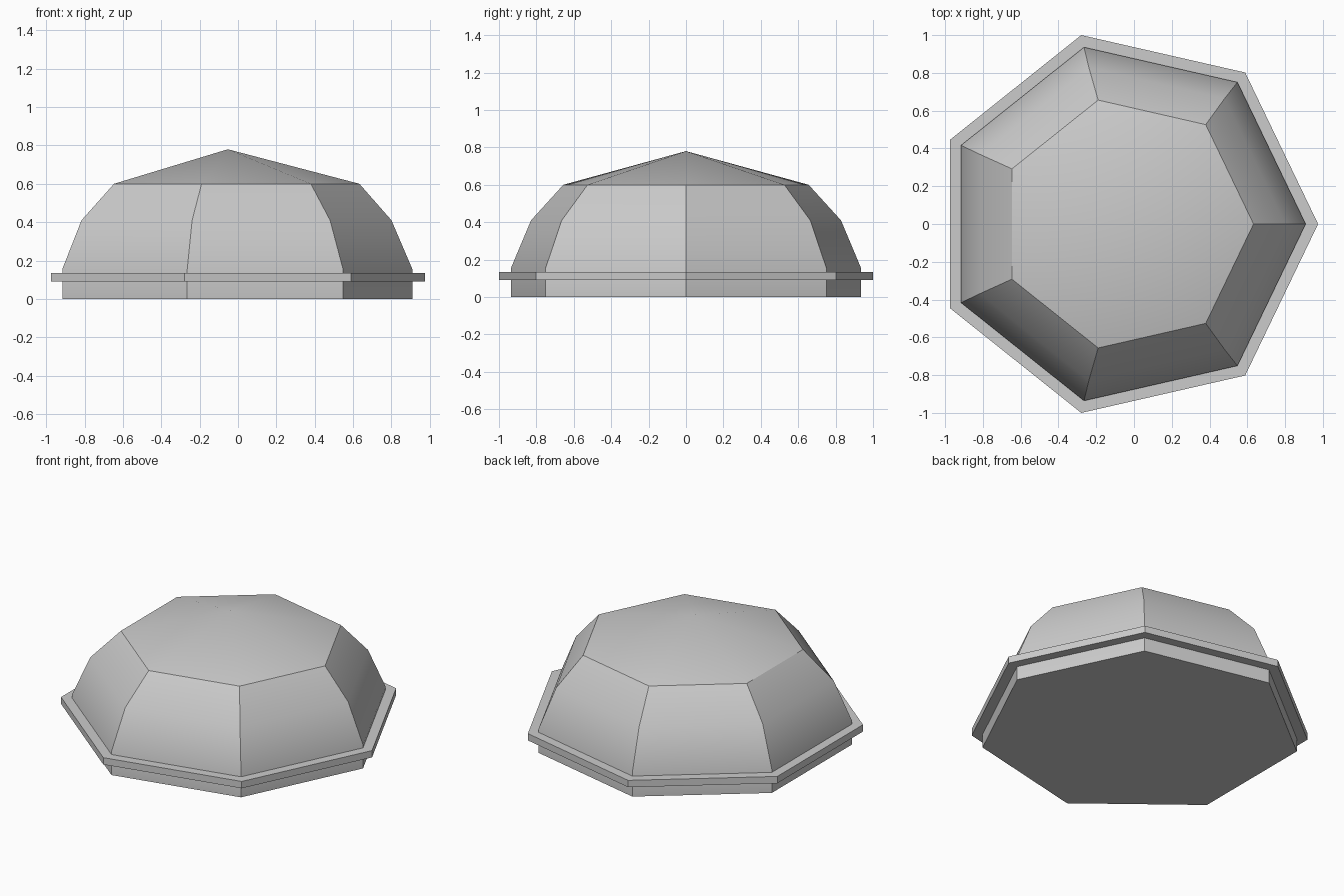
import bpy
from math import cos, sin, tau, radians

if "Cube" in bpy.data.objects:
    bpy.data.objects.remove(bpy.data.objects["Cube"])

SIDES = 7


def lofted(name, rings, apex=None):
    """Heptagonal stack from (radius, z, centre x) rings, flat base, optional apex."""
    verts = [(cx + r * cos(tau * i / SIDES), r * sin(tau * i / SIDES), z)
             for r, z, cx in rings for i in range(SIDES)]
    faces = [tuple(reversed(range(SIDES)))]
    for k in range(len(rings) - 1):
        a, b = k * SIDES, (k + 1) * SIDES
        for i in range(SIDES):
            j = (i + 1) % SIDES
            faces.append((a + i, a + j, b + j, b + i))
    top = (len(rings) - 1) * SIDES
    if apex:
        verts.append(apex)
        faces += [(top + i, top + (i + 1) % SIDES, len(verts) - 1) for i in range(SIDES)]
    else:
        faces.append(tuple(range(top, top + SIDES)))
    mesh = bpy.data.meshes.new(name)
    mesh.from_pydata(verts, [], faces)
    mesh.update()
    obj = bpy.data.objects.new(name, mesh)
    bpy.context.collection.objects.link(obj)
    bpy.ops.object.select_all(action='DESELECT')
    obj.select_set(True)
    bpy.context.view_layer.objects.active = obj
    bpy.ops.object.shade_smooth_by_angle(angle=radians(30))
    return obj


# Dome body: upright foot, curved sides, shallow pointed cap
lofted("dome", [(0.96, 0.0, -0.051), (0.96, 0.155, -0.051),
                (0.85, 0.41, -0.05), (0.673, 0.60, -0.04)],
       apex=(-0.053, 0.0, 0.78))

# Projecting band around the foot
lofted("rim_band", [(1.0257, 0.09, -0.051), (1.0257, 0.135, -0.051)])
